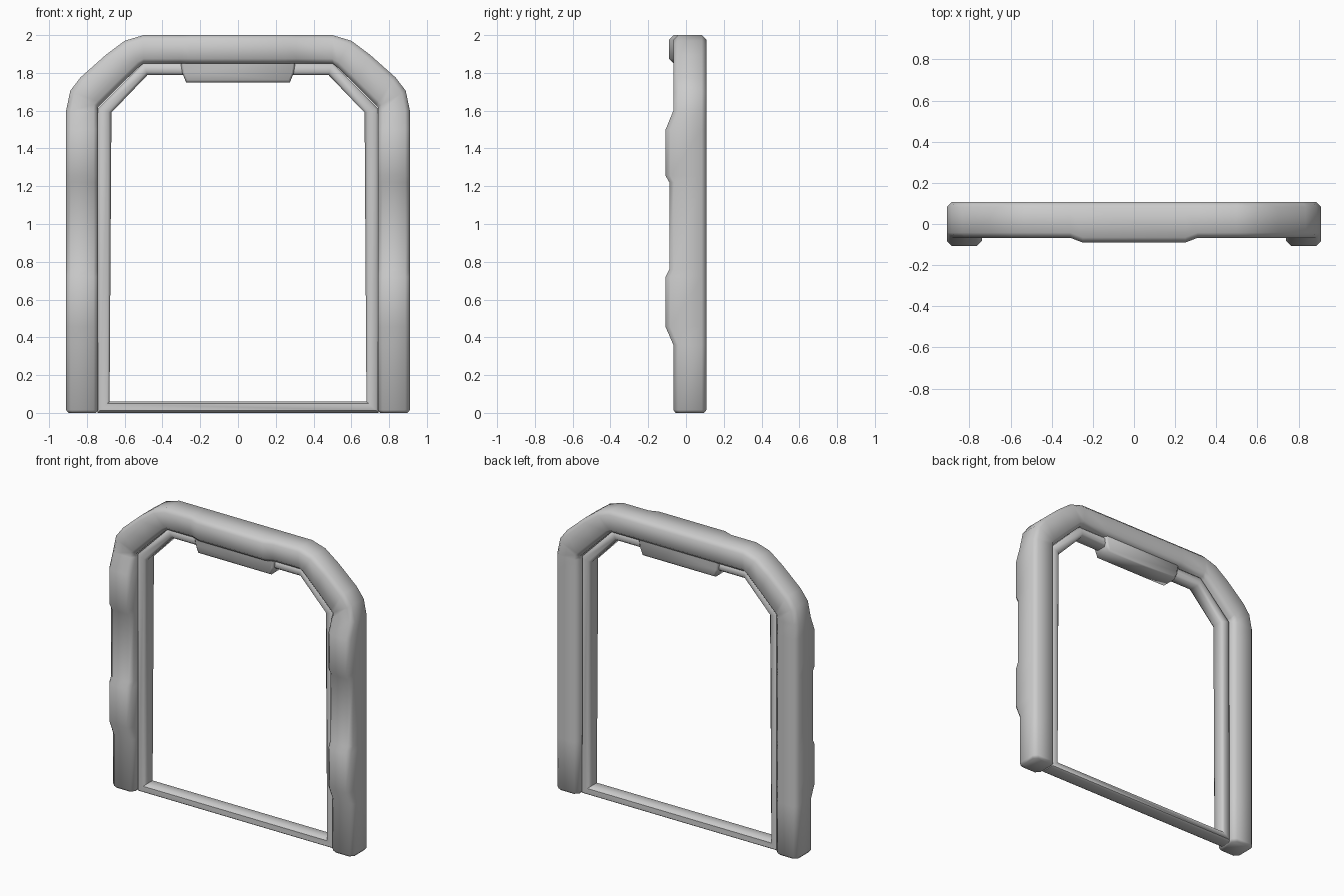
import bpy, bmesh, math
from mathutils import Vector

if "Cube" in bpy.data.objects:
    bpy.data.objects.remove(bpy.data.objects["Cube"])


def finish(name, bm, angle=50):
    bmesh.ops.recalc_face_normals(bm, faces=bm.faces)
    me = bpy.data.meshes.new(name)
    bm.to_mesh(me)
    bm.free()
    ob = bpy.data.objects.new(name, me)
    bpy.context.collection.objects.link(ob)
    bpy.ops.object.select_all(action='DESELECT')
    ob.select_set(True)
    bpy.context.view_layer.objects.active = ob
    bpy.ops.object.shade_smooth_by_angle(angle=math.radians(angle))
    return ob


def ring(inner, outer, front, back, c, inset=0.0):
    """Chamfered rectangular section between an inner and an outer point in xz."""
    a, b = Vector(inner), Vector(outer)
    u = (b - a).normalized()
    a, b = a + u * inset, b - u * inset
    f, k = front + inset, back - inset
    n = (b - a).length
    section = [(0, f + c), (c, f), (n - c, f), (n, f + c),
               (n, k - c), (n - c, k), (c, k), (0, k - c)]
    return [((a + u * t).x, y, (a + u * t).y) for t, y in section]


def flip(points):
    return [(-x, y, z) for x, y, z in points]


def loft(name, rings, closed):
    bm = bmesh.new()
    loops = [[bm.verts.new(p) for p in r] for r in rings]
    n = len(loops[0])
    for i in range(len(loops) if closed else len(loops) - 1):
        p, q = loops[i], loops[(i + 1) % len(loops)]
        for j in range(n):
            bm.faces.new((p[j], p[(j + 1) % n], q[(j + 1) % n], q[j]))
    if not closed:
        bm.faces.new(loops[0])
        bm.faces.new(loops[-1])
    return finish(name, bm)


# Outer arch: legs with raised pads, rounded shoulders, raised centre pad on top
BACK, BASE, C = 0.108, -0.067, 0.025
half = [ring((0.74, 0), (0.91, 0), BASE, BACK, C, 0.012)]
leg = [(0.015, BASE), (0.36, BASE), (0.455, -0.108), (0.72, -0.108), (0.76, -0.088),
       (1.22, -0.088), (1.255, -0.108), (1.5, -0.108)]
half += [ring((0.74, z), (0.91, z), y, BACK, C) for z, y in leg]
shoulder = [(0.74, 1.60, 0.91, 1.60), (0.74, 1.62, 0.888, 1.705), (0.73, 1.63, 0.835, 1.775),
            (0.62, 1.74, 0.70, 1.895), (0.52, 1.835, 0.60, 1.97), (0.50, 1.85, 0.50, 2.0)]
half += [ring(s[:2], s[2:], BASE, BACK, C) for s in shoulder]
half += [ring((x, 1.85), (x, 2.0), y, BACK, C) for x, y in [(0.31, BASE), (0.25, -0.09)]]
loft("outer_arch", half + [flip(r) for r in reversed(half)], False)

# Inner trim: closed loop with jambs, head and sill
trim = [(0.68, 0.06, 0.745, 0.0), (0.67, 1.59, 0.745, 1.61), (0.48, 1.788, 0.50, 1.855)]
right = [ring(s[:2], s[2:], -0.03, 0.07, 0.017) for s in trim]
loft("inner_trim", right + [flip(r) for r in reversed(right)], True)

# Header box hanging from the middle of the top
bm = bmesh.new()
outline = [(-0.305, 1.86), (-0.295, 1.80), (-0.275, 1.75),
           (0.275, 1.75), (0.295, 1.80), (0.305, 1.86)]
face = bm.faces.new([bm.verts.new((x, -0.045, z)) for x, z in outline])
ext = bmesh.ops.extrude_face_region(bm, geom=[face], use_keep_orig=True)
bmesh.ops.translate(bm, vec=(0, 0.13, 0),
                    verts=[v for v in ext["geom"] if isinstance(v, bmesh.types.BMVert)])
bmesh.ops.recalc_face_normals(bm, faces=bm.faces)
edges = [e for e in bm.edges if abs(e.verts[0].co.y - e.verts[1].co.y) < 0.01
         and min(v.co.z for v in e.verts) < 1.85]
bmesh.ops.bevel(bm, geom=edges, offset=0.012, segments=1, affect='EDGES', profile=0.5)
finish("header_box", bm)
